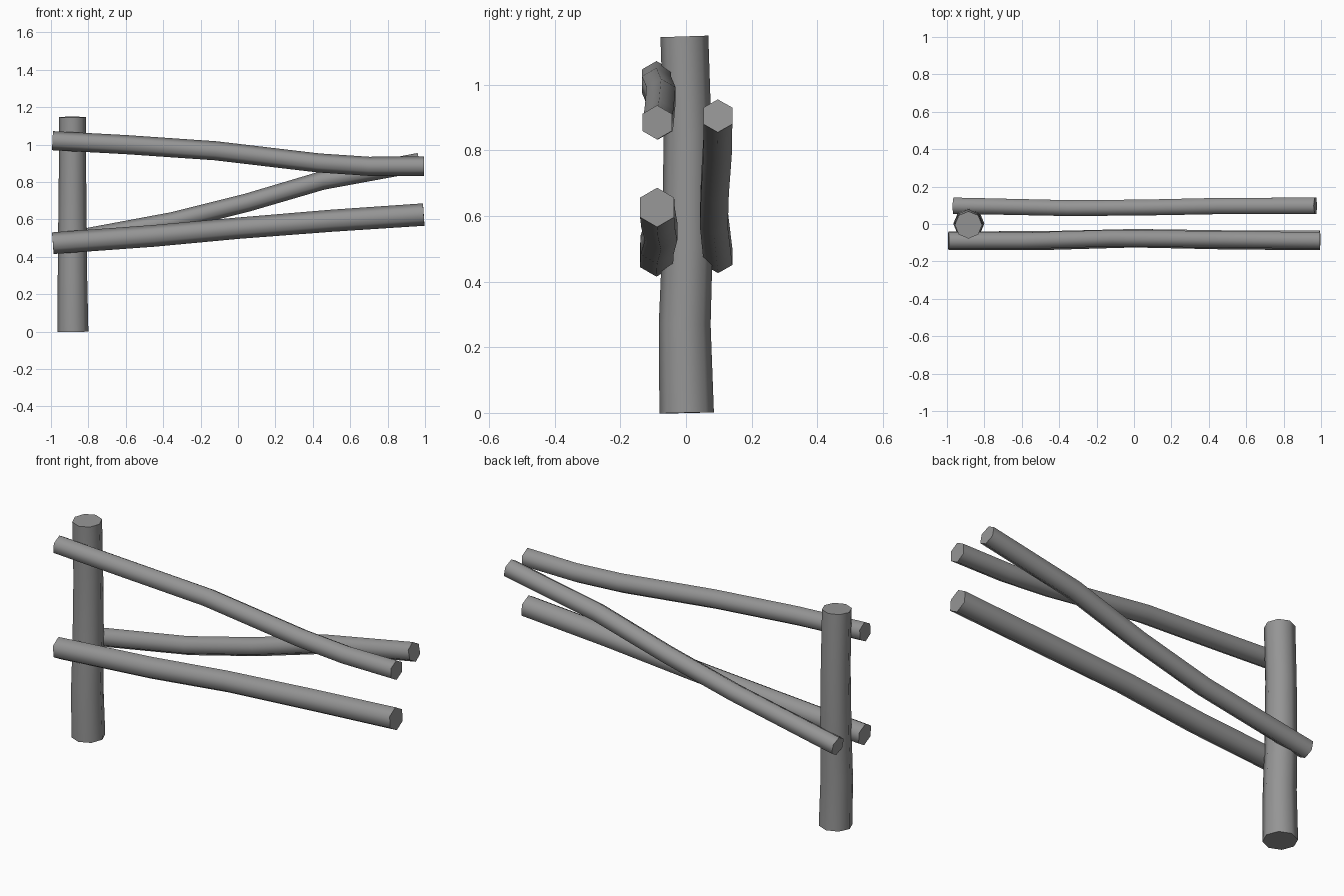
import bpy, bmesh, math
from mathutils import Vector

if "Cube" in bpy.data.objects:
    bpy.data.objects.remove(bpy.data.objects["Cube"])

wood = bpy.data.materials.new("weathered grey")
wood.diffuse_color = (0.3, 0.3, 0.3, 1)
wood.use_nodes = True
wood.node_tree.nodes["Principled BSDF"].inputs["Base Color"].default_value = wood.diffuse_color


def log(name, path, sides, side_axis, turn=0.0):
    """Sweep a polygon along (x, y, z, radius) points and cap both ends."""
    bm = bmesh.new()
    pts = [Vector(p[:3]) for p in path]
    rings = []
    for i, p in enumerate(pts):
        tangent = (pts[min(i + 1, len(pts) - 1)] - pts[max(i - 1, 0)]).normalized()
        u = Vector(side_axis)
        u = (u - tangent * u.dot(tangent)).normalized()
        v = tangent.cross(u)
        ring = []
        for k in range(sides):
            a = turn + math.tau * k / sides
            ring.append(bm.verts.new(p + path[i][3] * (u * math.cos(a) + v * math.sin(a))))
        rings.append(ring)
    for r0, r1 in zip(rings, rings[1:]):
        for k in range(sides):
            n = (k + 1) % sides
            bm.faces.new((r0[k], r0[n], r1[n], r1[k]))
    bm.faces.new(rings[0][::-1])
    bm.faces.new(rings[-1])
    bmesh.ops.recalc_face_normals(bm, faces=bm.faces)
    me = bpy.data.meshes.new(name)
    bm.to_mesh(me)
    bm.free()
    me.materials.append(wood)
    ob = bpy.data.objects.new(name, me)
    bpy.context.collection.objects.link(ob)
    bpy.ops.object.select_all(action='DESELECT')
    ob.select_set(True)
    bpy.context.view_layer.objects.active = ob
    bpy.ops.object.shade_smooth_by_angle(angle=math.radians(70))


# Upright post, slightly bowed and tapered
log("post", [(-0.883, 0.002, 0, 0.083), (-0.885, -0.004, 0.27, 0.079),
             (-0.885, 0.004, 0.5, 0.077), (-0.885, 0.005, 0.85, 0.073),
             (-0.885, -0.005, 1.147, 0.073)], 8, (1, 0, 0))

# Two front rails and one crossing back rail, hexagonal with a ridge on top
up = (0, 0, 1)
log("upper_front_rail", [(-0.992, -0.09, 1.021, 0.051), (-0.6, -0.09, 1.0, 0.051),
                         (-0.12, -0.076, 0.967, 0.051), (0.43, -0.082, 0.902, 0.051),
                         (0.7, -0.085, 0.884, 0.051), (0.995, -0.088, 0.885, 0.052)], 6, up)
log("lower_front_rail", [(-0.99, -0.09, 0.473, 0.058), (-0.45, -0.088, 0.512, 0.058),
                         (0.0, -0.076, 0.553, 0.057), (0.5, -0.085, 0.593, 0.059),
                         (0.993, -0.088, 0.626, 0.06)], 6, up)
log("crossing_back_rail", [(-0.962, 0.098, 0.475, 0.05), (-0.35, 0.085, 0.59, 0.049),
                           (0.05, 0.088, 0.69, 0.049), (0.45, 0.096, 0.808, 0.05),
                           (0.97, 0.097, 0.905, 0.051)], 6, up)
